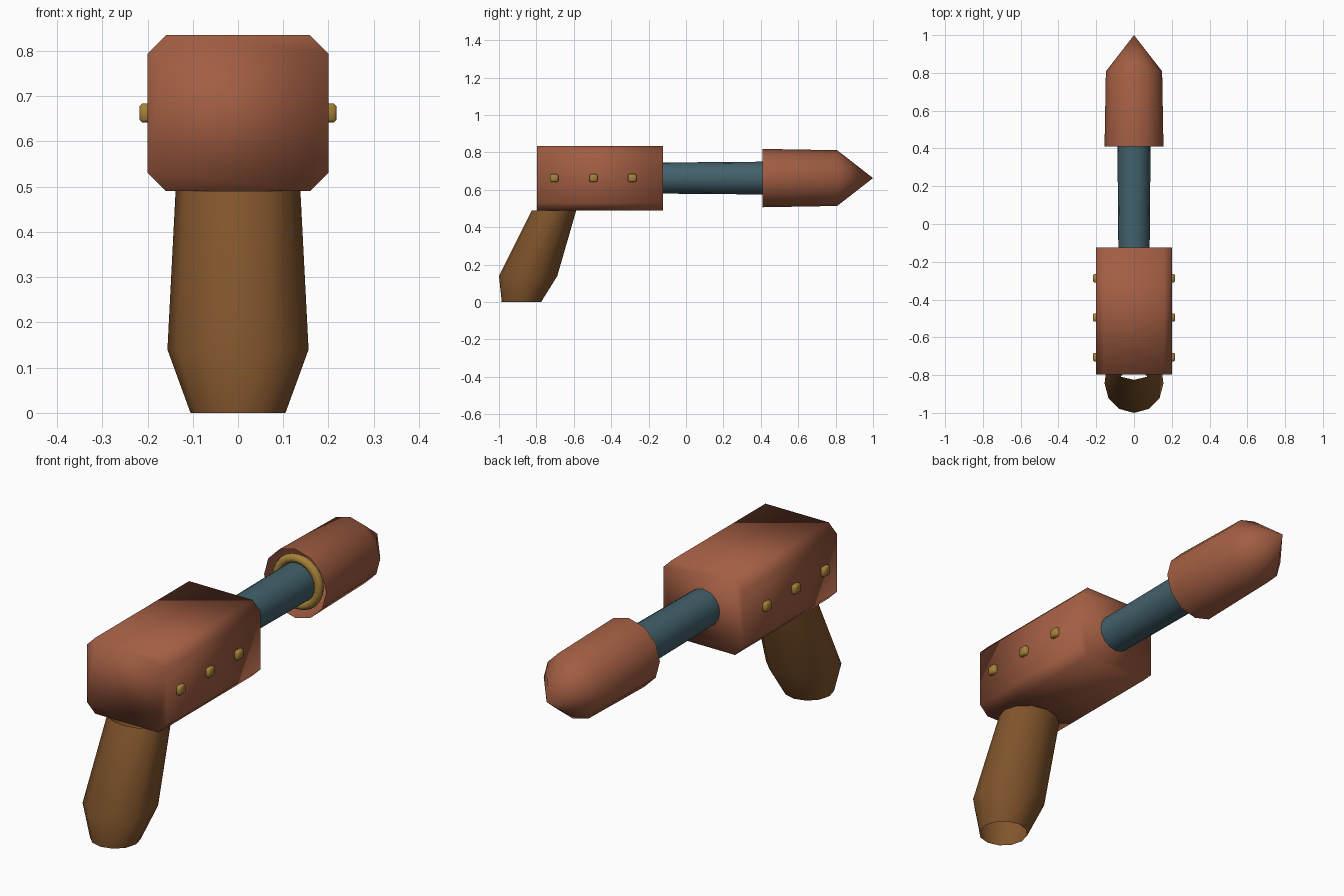
import bpy, bmesh
from math import cos, sin, pi

if "Cube" in bpy.data.objects:
    bpy.data.objects.remove(bpy.data.objects["Cube"])


def material(name, rgb):
    m = bpy.data.materials.new(name)
    m.diffuse_color = (*rgb, 1)
    m.use_nodes = True
    m.node_tree.nodes["Principled BSDF"].inputs["Base Color"].default_value = m.diffuse_color
    return m


RED = material("red_paint", (0.36, 0.11, 0.055))
BLUE = material("blue_metal", (0.055, 0.12, 0.15))
GOLD = material("brass", (0.38, 0.22, 0.04))
BROWN = material("brown_grip", (0.22, 0.09, 0.025))
AXIS_Z = 0.663


def loft(name, rings, mat, caps=False, tip=None):
    """Skin a list of equal-length point rings, optionally capped or pointed."""
    bm = bmesh.new()
    vs = [[bm.verts.new(p) for p in ring] for ring in rings]
    n = len(vs[0])
    for a, b in zip(vs, vs[1:]):
        for i in range(n):
            j = (i + 1) % n
            bm.faces.new((a[i], a[j], b[j], b[i]))
    if caps:
        bm.faces.new(vs[0])
        bm.faces.new(vs[-1])
    if tip:
        t = bm.verts.new(tip)
        for i in range(n):
            bm.faces.new((vs[-1][i], vs[-1][(i + 1) % n], t))
    bmesh.ops.recalc_face_normals(bm, faces=bm.faces)
    for f in bm.faces:
        f.smooth = True
    me = bpy.data.meshes.new(name)
    bm.to_mesh(me)
    bm.free()
    me.materials.append(mat)
    ob = bpy.data.objects.new(name, me)
    bpy.context.collection.objects.link(ob)
    return ob


def ring_y(r, y, n=12):
    return [(r * cos(2 * pi * i / n), y, AXIS_Z + r * sin(2 * pi * i / n)) for i in range(n)]


def ring_z(rx, ry, y, z, n=12):
    return [(rx * cos(2 * pi * i / n), y + ry * sin(2 * pi * i / n), z) for i in range(n)]


# Body: chamfered box, soft shaded all round
W, LO, HI, C = 0.2, 0.49, 0.835, 0.041
profile = [(-W + C, LO), (W - C, LO), (W, LO + C), (W, HI - C),
           (W - C, HI), (-W + C, HI), (-W, HI - C), (-W, LO + C)]
loft("body", [[(x, y, z) for x, z in profile] for y in (-0.797, -0.124)], RED, caps=True)

# Grip: slanted open tube
loft("grip", [ring_z(0.105, 0.105, -0.88, 0.0),
              ring_z(0.156, 0.156, -0.844, 0.14),
              ring_z(0.138, 0.119, -0.706, 0.49)], BROWN)

# Barrel
loft("barrel", [ring_y(0.083, -0.13, 16), ring_y(0.088, 0.45, 16)], BLUE)

# Nozzle: open cup ending in a point
loft("nozzle", [ring_y(0.156, 0.41), ring_y(0.149, 0.808)], RED, tip=(0, 1.0, AXIS_Z))

# Ring inside the nozzle mouth
bpy.ops.mesh.primitive_torus_add(major_segments=24, minor_segments=8, major_radius=0.105,
                                 minor_radius=0.02, location=(0, 0.432, AXIS_Z),
                                 rotation=(pi / 2, 0, 0))
ring = bpy.context.object
ring.name = "nozzle_ring"
ring.data.materials.append(GOLD)
bpy.ops.object.shade_smooth()

# Side studs
for side in (-1, 1):
    for k, y in enumerate((-0.705, -0.495, -0.287)):
        bpy.ops.mesh.primitive_cube_add(size=1, location=(side * 0.197, y, AXIS_Z))
        stud = bpy.context.object
        stud.name = f"stud_{'left' if side < 0 else 'right'}_{k + 1}"
        stud.scale = (0.042, 0.044, 0.042)
        bpy.ops.object.transform_apply(location=False, rotation=False, scale=True)
        bev = stud.modifiers.new("bevel", 'BEVEL')
        bev.width = 0.006
        bev.segments = 1
        stud.data.materials.append(GOLD)
        bpy.ops.object.shade_smooth()
